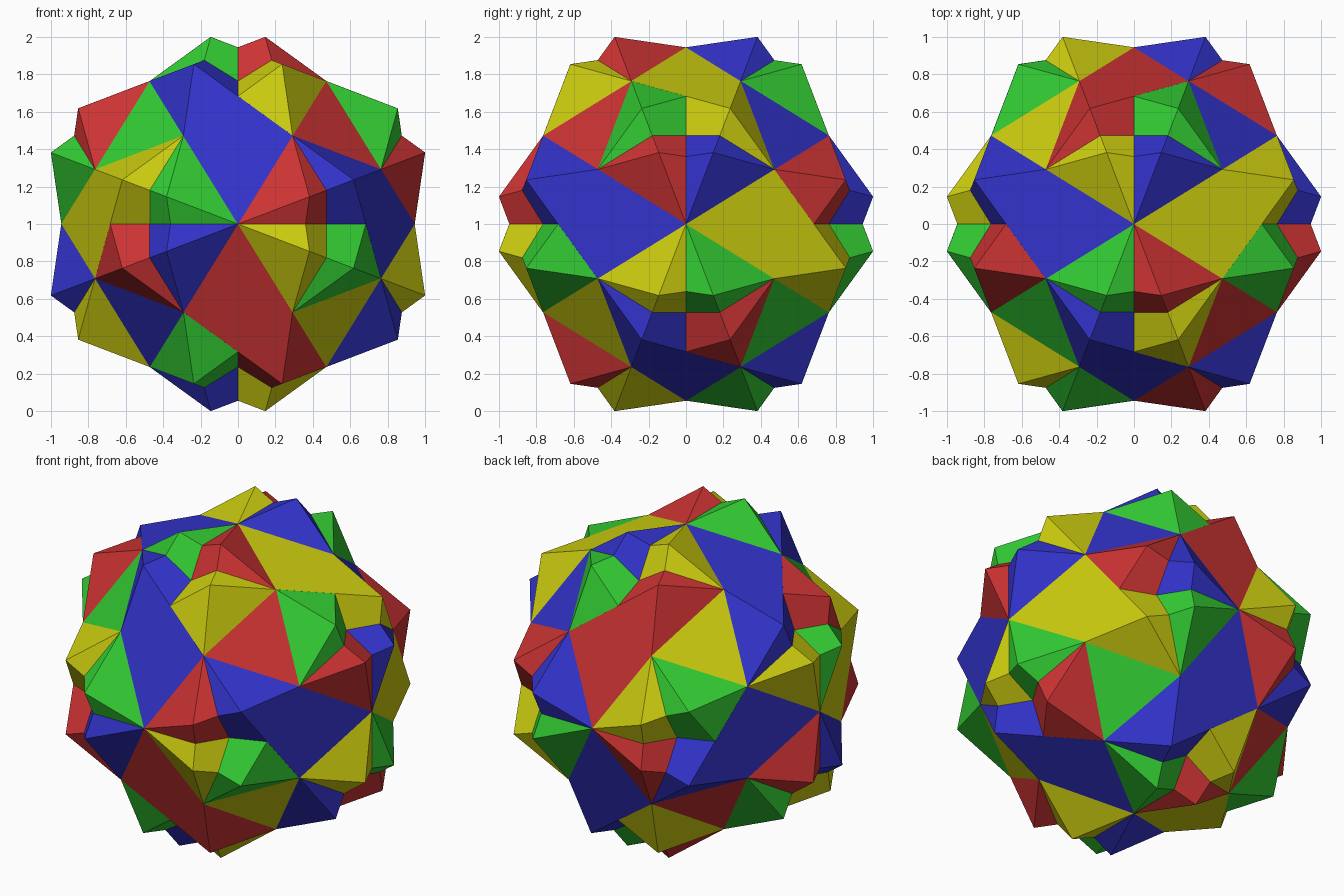
import bpy, bmesh, math
from mathutils import Vector
from itertools import combinations

if "Cube" in bpy.data.objects:
    bpy.data.objects.remove(bpy.data.objects["Cube"])

PHI = (1 + math.sqrt(5)) / 2
RADIUS = 2 * math.sqrt(2) / PHI ** 2   # centre to vertex


def cuboctahedron(name, corner, colour, grow):
    """Solid whose triangles face along four cube diagonals, one of them 'corner'."""
    a, b, c = corner
    diagonals = [Vector(corner),
                 Vector((-a * c / PHI, 0, PHI)),
                 Vector((PHI, -a * b / PHI, 0)),
                 Vector((0, -b * c * PHI, 1 / PHI))]
    bm = bmesh.new()
    # each pair of diagonals gives two opposite vertices
    for d, e in combinations(diagonals, 2):
        v = (d + e * math.copysign(1, d.dot(e))).normalized() * RADIUS * grow
        bm.verts.new(v)
        bm.verts.new(-v)
    bmesh.ops.convex_hull(bm, input=bm.verts[:])
    # merge hull triangles into square faces
    bmesh.ops.dissolve_limit(bm, angle_limit=0.02, verts=bm.verts[:], edges=bm.edges[:])
    bmesh.ops.recalc_face_normals(bm, faces=bm.faces[:])
    mesh = bpy.data.meshes.new(name)
    bm.to_mesh(mesh)
    bm.free()
    mat = bpy.data.materials.new(colour[0])
    mat.diffuse_color = (*colour[1], 1)
    mat.use_nodes = True
    mat.node_tree.nodes["Principled BSDF"].inputs["Base Color"].default_value = mat.diffuse_color
    mesh.materials.append(mat)
    obj = bpy.data.objects.new(name, mesh)
    obj.location.z = 1
    bpy.context.collection.objects.link(obj)


# four interlocking solids; the tiny growth settles which coplanar face shows
cuboctahedron("blue_cuboctahedron", (1, 1, 1), ("blue", (0.033, 0.033, 0.604)), 1.0006)
cuboctahedron("yellow_cuboctahedron", (-1, 1, 1), ("yellow", (0.604, 0.604, 0.005)), 1.0004)
cuboctahedron("red_cuboctahedron", (1, -1, 1), ("red", (0.604, 0.033, 0.033)), 1.0002)
cuboctahedron("green_cuboctahedron", (1, 1, -1), ("green", (0.033, 0.604, 0.033)), 1.0)
